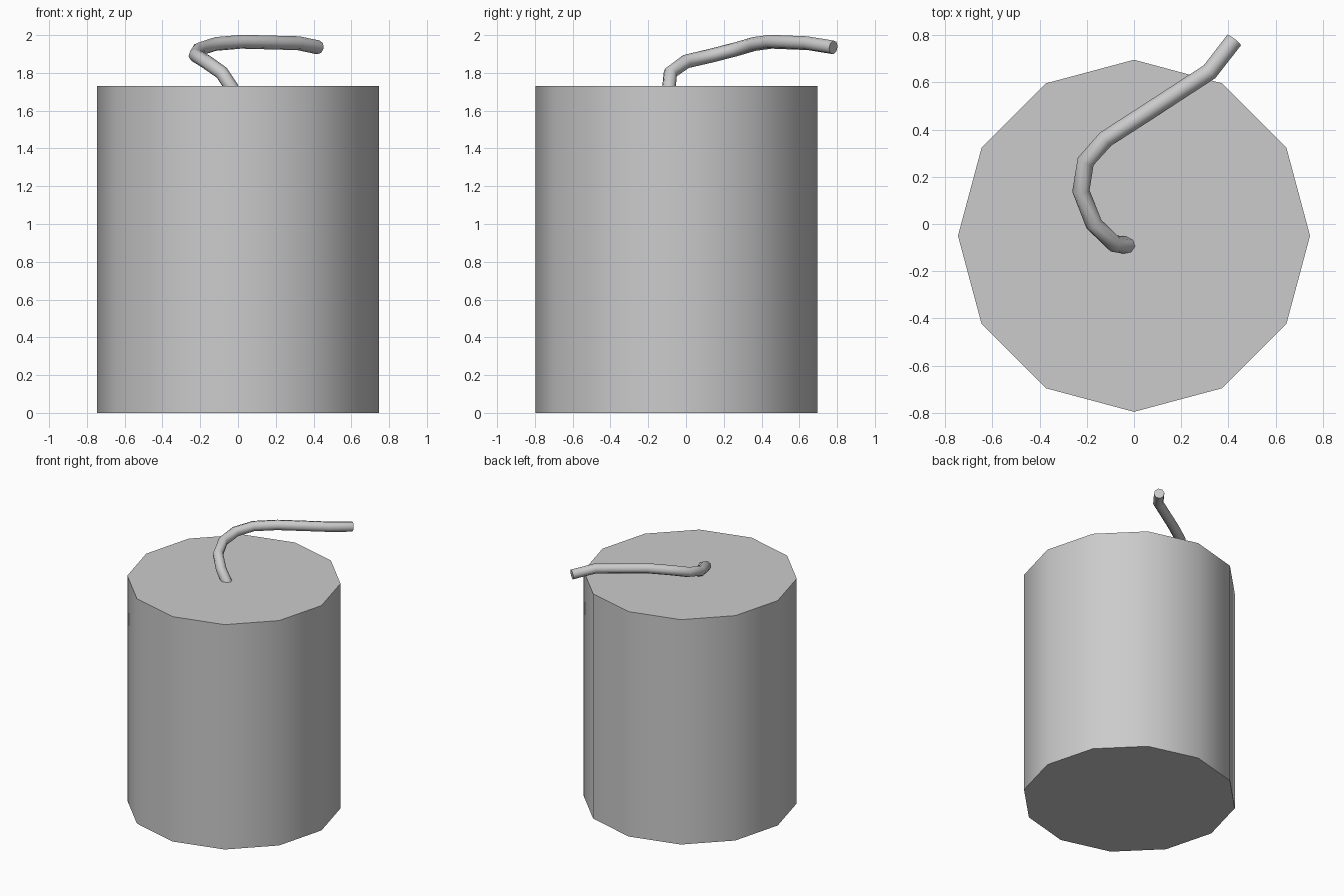
import bpy
from math import radians

cube = bpy.data.objects.get("Cube")
if cube:
    bpy.data.objects.remove(cube, do_unlink=True)

# Single flat grey
grey = bpy.data.materials.new("light_grey")
grey.use_nodes = True
colour = (0.6, 0.6, 0.6, 1)
grey.diffuse_color = colour
grey.node_tree.nodes["Principled BSDF"].inputs["Base Color"].default_value = colour


def finish(obj, name, angle):
    obj.name = name
    obj.data.materials.clear()
    obj.data.materials.append(grey)
    bpy.ops.object.select_all(action="DESELECT")
    obj.select_set(True)
    bpy.context.view_layer.objects.active = obj
    if obj.type == "CURVE":
        bpy.ops.object.convert(target="MESH")
    bpy.ops.object.shade_smooth_by_angle(angle=radians(angle))


# Twelve-sided body with smooth sides and flat caps
HEIGHT = 1.73
bpy.ops.mesh.primitive_cylinder_add(vertices=12, radius=0.746, depth=HEIGHT,
                                    location=(0, -0.05, HEIGHT / 2))
finish(bpy.context.object, "body", 40)

# Bent cord rising from the top
path = [(-0.02, -0.092, 1.70), (-0.085, -0.083, 1.80), (-0.17, 0.0, 1.86),
        (-0.225, 0.14, 1.893), (-0.205, 0.265, 1.925), (-0.12, 0.36, 1.953),
        (0.02, 0.45, 1.965), (0.32, 0.645, 1.957), (0.425, 0.78, 1.935)]
curve = bpy.data.curves.new("cord", "CURVE")
curve.dimensions = "3D"
curve.bevel_depth = 0.037
curve.bevel_resolution = 2
curve.use_fill_caps = True
spline = curve.splines.new("POLY")
spline.points.add(len(path) - 1)
for point, co in zip(spline.points, path):
    point.co = (*co, 1)
cord = bpy.data.objects.new("cord", curve)
bpy.context.collection.objects.link(cord)
finish(cord, "cord", 60)
